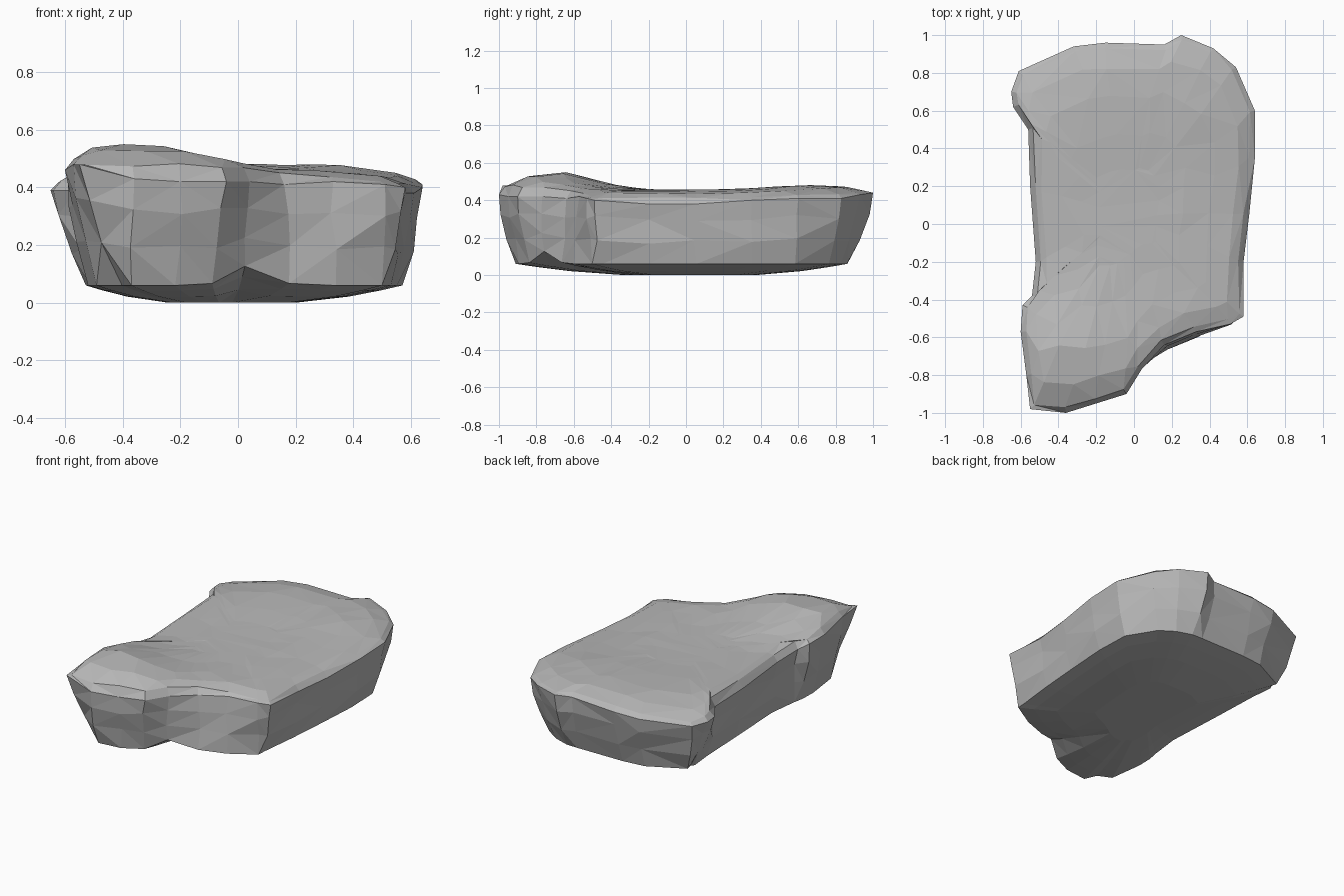
import bpy
import bmesh
import math
import random
from mathutils import Vector

random.seed(4)
cube = bpy.data.objects.get("Cube")
if cube:
    bpy.data.objects.remove(cube, do_unlink=True)

# Rim of the slab, counter-clockwise from the front right corner, in hundredths:
# x, y, height, how far the foot of the wall sits inside the rim
RIM = [
    (-55, -98, 48, 21), (-36, -100, 43, 9), (-20, -95, 42, 6), (-4, -90, 42, 8),
    (4, -77, 42, 2), (16, -64, 41, -3), (33, -57, 42, -3), (51, -53, 41, 3),
    (58, -49, 40, 9), (58, -20, 38, 5), (61, 5, 38, 6), (64, 35, 40, 7),
    (64, 60, 41, 8), (54, 83, 41, 11), (42, 93, 43, 12), (25, 100, 44, 14),
    (16, 95, 43, 9), (-15, 96, 42, 10), (-32, 94, 41, 10), (-61, 81, 39, 12),
    (-65, 70, 39, 14), (-64, 62, 39, 12), (-56, 50, 39, 5), (-55, 20, 39, 5),
    (-52, -20, 40, 4), (-54, -38, 42, 4), (-59, -43, 45, 8), (-60, -57, 46, 8),
    (-57, -80, 48, 8),
]
COUNT = len(RIM)
CENTRE = Vector((-0.05, 0.05, 0))


def bump(x, y, cx, cy, wx, wy):
    return math.exp(-((x - cx) / wx) ** 2 - ((y - cy) / wy) ** 2)


def top_height(x, y):
    """Dished top: hump at the front right, falling to the left and back right."""
    return (0.455 + 0.025 * bump(x, y, 0, 0.65, 2, 0.3)
            + 0.1 * bump(x, y, -0.37, -0.7, 0.36, 0.28)
            - 0.05 * bump(x, y, -0.6, 0.8, 0.25, 0.25)
            - 0.1 * max(0, x - 0.32))


def jitter(amount):
    return Vector([random.uniform(-amount, amount) for _ in range(3)])


rim = [Vector((x, y, z)) / 100 for x, y, z, _ in RIM]
insets = [row[3] / 100 for row in RIM]
outward = []
for i in range(COUNT):
    a = rim[i] - rim[i - 1]
    b = rim[(i + 1) % COUNT] - rim[i]
    a.z = b.z = 0
    t = a.normalized() + b.normalized()
    outward.append(Vector((t.y, -t.x, 0)).normalized())

# Foot of the wall, with a raised notch at the front
foot = []
for p, n, d in zip(rim, outward, insets):
    q = p - n * d
    q.z = 0.06 + 0.07 * bump(q.x, q.y, 0.04, -0.74, 0.1, 0.12)
    foot.append(q)

# Rings from the middle of the underside to the middle of the top
rings = []
for s in (0.4, 0.7, 0.88):
    ring = []
    for p in foot:
        q = CENTRE + (p - CENTRE) * s
        q.z = p.z * ((s - 0.4) / 0.6) ** 1.5
        ring.append(q)
    rings.append(ring)
rings.append(foot)
for t in (0.36, 0.72):
    ring = []
    for p, f, n, d in zip(rim, foot, outward, insets):
        q = p - n * d * (1 - t) ** 1.3
        q.z = f.z + (p.z - f.z) * t
        ring.append(q + jitter(0.012))
    rings.append(ring)
rings.append(rim)
ring = []
for p, n in zip(rim, outward):
    q = p - n * 0.028
    q.z = max(p.z, top_height(q.x, q.y) - 0.018)
    ring.append(q + jitter(0.003))
rings.append(ring)
for s in (0.86, 0.68, 0.46, 0.26):
    ring = []
    for p in rim:
        q = CENTRE + (p - CENTRE) * s + jitter(0.015) * s
        q.z = top_height(q.x, q.y) + random.uniform(-0.004, 0.004) * s
        ring.append(q)
    rings.append(ring)

# Skin the rings and cap both ends
bm = bmesh.new()
loops = [[bm.verts.new(p) for p in ring] for ring in rings]
for low, high in zip(loops, loops[1:]):
    for i in range(COUNT):
        j = (i + 1) % COUNT
        bm.faces.new((low[i], low[j], high[j], high[i]))
bm.faces.new(list(reversed(loops[0])))
bm.faces.new(loops[-1])
bmesh.ops.triangulate(bm, faces=bm.faces[:], quad_method='SHORT_EDGE')
bmesh.ops.recalc_face_normals(bm, faces=bm.faces[:])
mesh = bpy.data.meshes.new("rock_slab")
bm.to_mesh(mesh)
bm.free()

# Plain grey stone
stone = bpy.data.materials.new("grey_stone")
stone.use_nodes = True
colour = (0.48, 0.48, 0.48, 1)
stone.diffuse_color = colour
stone.node_tree.nodes["Principled BSDF"].inputs["Base Color"].default_value = colour
mesh.materials.append(stone)

rock = bpy.data.objects.new("rock_slab", mesh)
bpy.context.collection.objects.link(rock)
